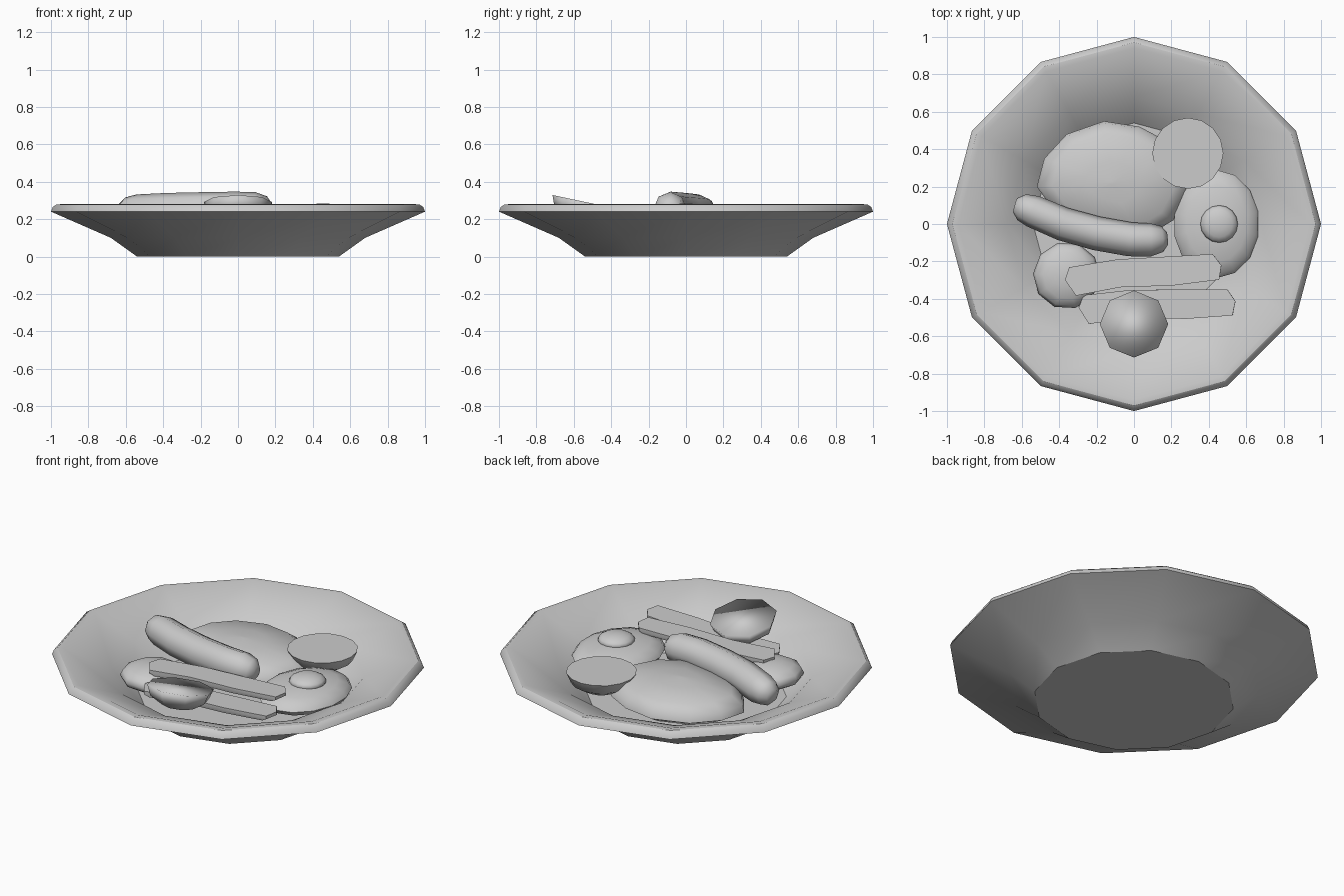
import bpy, bmesh
from math import sin, cos, pi, radians
from mathutils import Vector

if "Cube" in bpy.data.objects:
    bpy.data.objects.remove(bpy.data.objects["Cube"])

clay = bpy.data.materials.new("plain_grey")
clay.use_nodes = True
clay.diffuse_color = (0.6, 0.6, 0.6, 1)
clay.node_tree.nodes["Principled BSDF"].inputs["Base Color"].default_value = (0.6, 0.6, 0.6, 1)


def finish(name, bm, angle, loc=(0, 0, 0), rot=(0, 0, 0)):
    bmesh.ops.recalc_face_normals(bm, faces=bm.faces)
    mesh = bpy.data.meshes.new(name)
    bm.to_mesh(mesh)
    bm.free()
    obj = bpy.data.objects.new(name, mesh)
    bpy.context.collection.objects.link(obj)
    obj.location = loc
    obj.rotation_euler = [radians(a) for a in rot]
    mesh.materials.append(clay)
    bpy.ops.object.select_all(action="DESELECT")
    obj.select_set(True)
    bpy.context.view_layer.objects.active = obj
    bpy.ops.object.shade_smooth_by_angle(angle=radians(angle))


def skin(bm, rings):
    """Bridge closed rings of points and cap both ends."""
    rows = [[bm.verts.new(p) for p in ring] for ring in rings]
    n = len(rows[0])
    for a, b in zip(rows, rows[1:]):
        for i in range(n):
            j = (i + 1) % n
            bm.faces.new((a[i], a[j], b[j], b[i]))
    bm.faces.new(rows[0])
    bm.faces.new(rows[-1])


def circle(n):
    return [(cos(2 * pi * i / n), sin(2 * pi * i / n)) for i in range(n)]


def loft(name, outline, rings, angle, loc=(0, 0, 0), rot=(0, 0, 0)):
    """Stack scaled copies of an outline; rings are (scale, height)."""
    bm = bmesh.new()
    skin(bm, [[(x * s, y * s, z) for x, y in outline] for s, z in rings])
    finish(name, bm, angle, loc, rot)


def ellipsoid(name, loc, size, n, rot=(0, 0, 0)):
    bm = bmesh.new()
    bmesh.ops.create_uvsphere(bm, u_segments=n, v_segments=8, radius=1)
    bmesh.ops.scale(bm, vec=size, verts=bm.verts)
    finish(name, bm, 60, loc, rot)


# Plate: twelve-sided, outer wall, rounded lip, shallow rim, then steep well
loft("plate", circle(12), [
    (0.54, 0), (0.68, 0.1), (1, 0.24), (0.99, 0.265), (0.97, 0.279),
    (0.94, 0.28), (0.68, 0.175), (0.54, 0.05), (0.02, 0.05)], 33)

# Cutlet: a low irregular slab with a domed top
cutlet = [(-0.4, -0.02), (-0.36, 0.13), (-0.24, 0.26), (-0.04, 0.33), (0.15, 0.3),
          (0.3, 0.22), (0.42, 0.08), (0.41, -0.05), (0.33, -0.2), (0.15, -0.31),
          (-0.1, -0.26), (-0.3, -0.16)]
loft("cutlet", cutlet, [(0.8, 0.11), (1, 0.15), (0.97, 0.19), (0.8, 0.232),
                        (0.35, 0.255), (0.03, 0.265)], 60, (-0.12, 0.22, 0))

# Sausage: round tube along a bend with tapered ends
path = [(-0.635, 0.1, 0.24), (-0.6, 0.09, 0.243), (-0.54, 0.068, 0.245),
        (-0.38, 0, 0.25), (-0.2, -0.05, 0.253), (-0.02, -0.082, 0.256),
        (0.09, -0.085, 0.257), (0.15, -0.08, 0.252), (0.178, -0.078, 0.25)]
radii = [0.04, 0.073, 0.087, 0.09, 0.091, 0.091, 0.088, 0.07, 0.035]
pts = [Vector(p) for p in path]
tube = []
for i, (p, r) in enumerate(zip(pts, radii)):
    along = (pts[min(i + 1, len(pts) - 1)] - pts[max(i - 1, 0)]).normalized()
    side = along.cross(Vector((0, 0, 1))).normalized()
    up = side.cross(along)
    tube.append([p + r * (c * side + s * up) for c, s in circle(8)])
bm = bmesh.new()
skin(bm, tube)
finish("sausage", bm, 60)

# Fried egg
ellipsoid("egg_white", (0.44, 0, 0.178), (0.23, 0.29, 0.07), 14)
ellipsoid("egg_yolk", (0.455, 0, 0.245), (0.1, 0.1, 0.04), 16)

# Rounded potato
ellipsoid("potato", (-0.36, -0.275, 0.165), (0.18, 0.18, 0.07), 10, (0, 0, 15))

# Halved vegetables: flat cut face above a shallow bowl
half_bowl = [(0.1, -1), (0.5, -0.87), (0.87, -0.5), (1, 0)]
loft("vegetable_half_back", circle(16), [(0.19 * s, 0.115 * z) for s, z in half_bowl],
     40, (0.288, 0.378, 0.247))
loft("vegetable_half_front", circle(8), [(0.183 * s, 0.12 * z) for s, z in half_bowl],
     180, (0, -0.535, 0.291), (-12, 0, 0))

# Cut sticks: thin slightly bent bars with chamfered ends
stick = [(-0.42, 0.01), (-0.39, 0.075), (-0.13, 0.09), (0.38, 0.065), (0.42, 0),
         (0.4, -0.075), (0.15, -0.08), (-0.13, -0.06), (-0.37, -0.08)]
for name, loc, rot in (("stick_inner", (0.05, -0.265, 0.222), (0, -1, 6)),
                       ("stick_outer", (0.125, -0.435, 0.187), (0, -3, 3))):
    loft(name, stick, [(0.93, 0), (1, 0.015), (1, 0.033)], 30, loc, rot)
